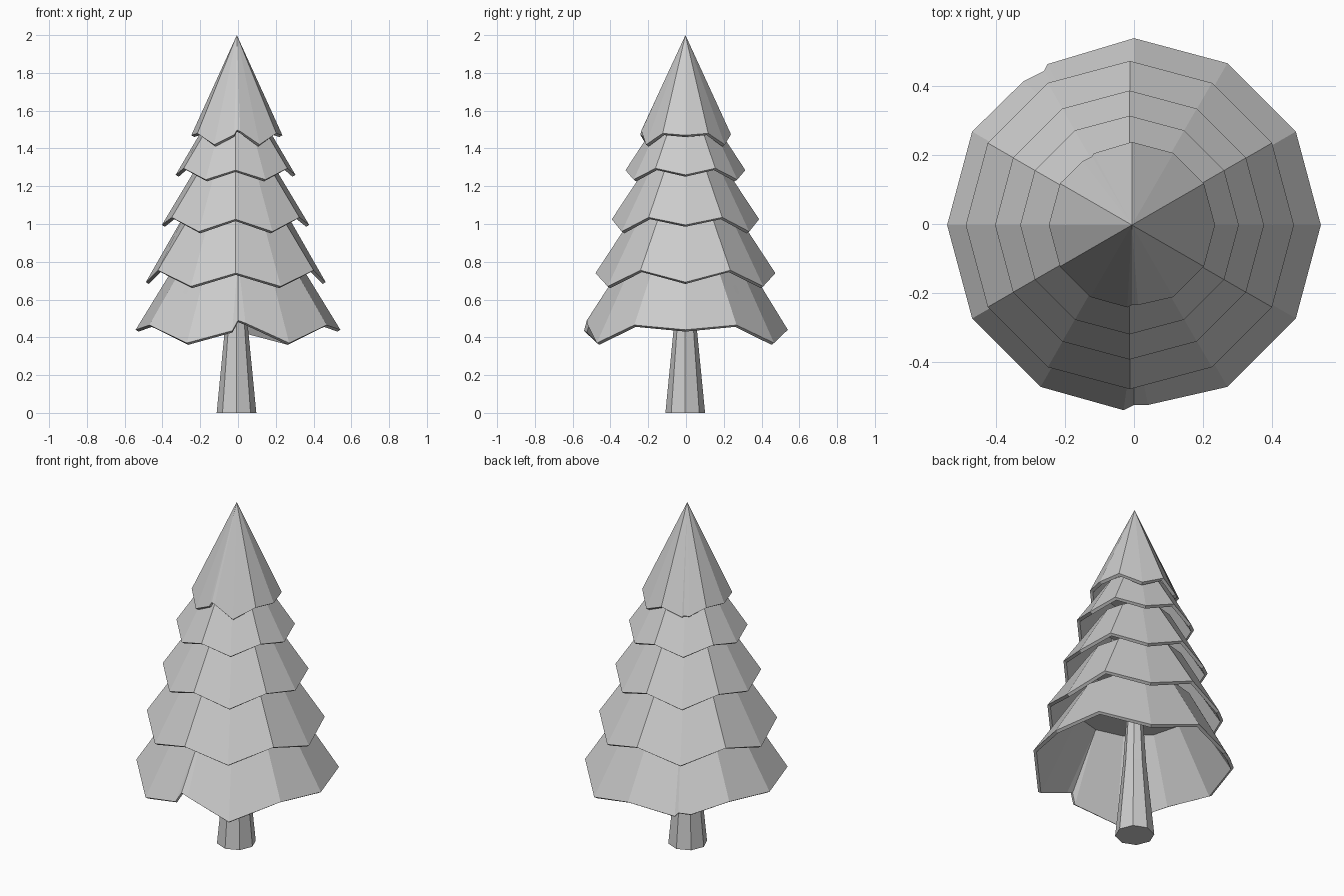
import bpy, bmesh, math
from math import sin, cos, radians

cube = bpy.data.objects.get("Cube")
if cube:
    bpy.data.objects.remove(cube, do_unlink=True)

GREY = (0.6, 0.6, 0.6, 1)
mat = bpy.data.materials.new("plain grey")
mat.use_nodes = True
mat.diffuse_color = GREY
mat.node_tree.nodes["Principled BSDF"].inputs["Base Color"].default_value = GREY

CENTRE_Y = -.003
THICK = .016


def loft(name, rings):
    """Join equal rings of points with quads, cap both ends, flat shaded."""
    bm = bmesh.new()
    rows = [[bm.verts.new(p) for p in ring] for ring in rings]
    n = len(rows[0])
    for a, b in zip(rows, rows[1:]):
        for i in range(n):
            j = (i + 1) % n
            bm.faces.new((a[i], a[j], b[j], b[i]))
    bm.faces.new(rows[0])
    bm.faces.new(rows[-1])
    bmesh.ops.remove_doubles(bm, verts=bm.verts, dist=0.0005)
    bmesh.ops.recalc_face_normals(bm, faces=bm.faces)
    mesh = bpy.data.meshes.new(name)
    bm.to_mesh(mesh)
    bm.free()
    mesh.materials.append(mat)
    obj = bpy.data.objects.new(name, mesh)
    bpy.context.collection.objects.link(obj)


# Tears in the rim, by corner number: x, y and rise, for a tier of radius 0.54
TEARS = {4: ((-.25, .465, .025), (-.26, .445, .04), (-.32, .415, .035)),
         9: ((-.03, -.535, -.005), (0, -.52, .05), (.04, -.52, .035))}


def tier_rim(radius, heights, torn):
    """Zigzag rim as (corner angle, x, y, z); heights mirror every quarter."""
    rim = []
    s = radius / 0.54
    for k in range(12):
        z = heights[min(k % 6, 6 - k % 6)]
        a = radians(30 * k)
        if torn and k in TEARS:
            z = heights[2 if k == 4 else 3]
            rim += [(a, x * s, y * s, z + dz * s) for x, y, dz in TEARS[k]]
        else:
            rim.append((a, radius * cos(a), radius * sin(a), z))
    return rim


def tier(name, cx, radius, heights, top_r, top_z, ceiling, torn=False):
    """Hollow skirt with a thin rim and a flat ceiling inside."""
    rim = tier_rim(radius, heights, torn)

    def level(r, z):
        return [(cx + r * cos(a), CENTRE_Y + r * sin(a), z) for a, *_ in rim]

    def edge(inset):
        f = 1 - inset / radius
        return [(cx + x * f, CENTRE_Y + y * f, z - inset * 0.6) for _, x, y, z in rim]

    mean = sum(heights) / 4
    inner_r = radius + (top_r - radius) * (ceiling - mean) / (top_z - mean) - THICK
    loft(name, [level(top_r, top_z), edge(0), edge(THICK), level(inner_r, ceiling)])


# Foliage, from the bottom up; heights are the rim at 0, 30, 60 and 90 degrees
tier("bottom_foliage", 0, .542, (.44, .465, .37, .44), .315, .81, .785, True)
tier("lower_foliage", -.012, .476, (.692, .755, .67, .74), .26, 1.07, 1.045)
tier("middle_foliage", -.013, .39, (.995, 1.035, .96, 1.025), .195, 1.32, 1.295)
tier("upper_foliage", -.013, .317, (1.26, 1.295, 1.235, 1.285), .17, 1.51, 1.485)
tier("top_foliage", -.006, .241, (1.47, 1.48, 1.42, 1.475), .0001, 2.0, 1.7, True)


# Tapered eight-sided trunk
def octagon(r, z):
    return [(r * cos(radians(45 * k)) - .008, r * sin(radians(45 * k)) - .004, z)
            for k in range(8)]


loft("trunk", [octagon(.105, 0), octagon(.062, .44), octagon(.04, .785)])
